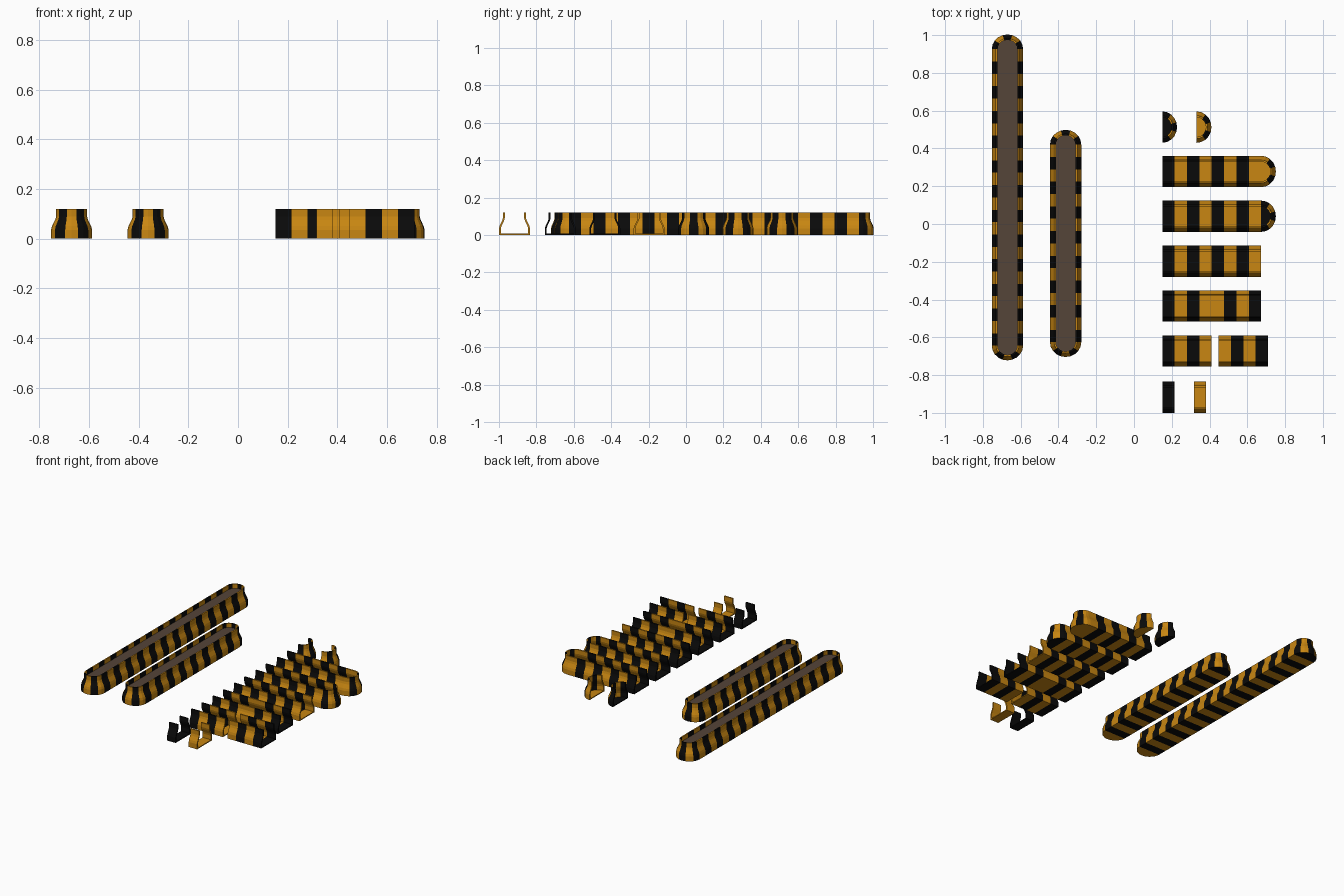
import bpy, bmesh, math
from mathutils import Matrix, Vector

if "Cube" in bpy.data.objects:
    bpy.data.objects.remove(bpy.data.objects["Cube"], do_unlink=True)


def material(name, rgb):
    m = bpy.data.materials.new(name)
    m.use_nodes = True
    m.diffuse_color = (*rgb, 1)
    node = m.node_tree.nodes["Principled BSDF"]
    node.inputs["Base Color"].default_value = (*rgb, 1)
    node.inputs["Roughness"].default_value = 0.8
    return m


BLACK, ORANGE = 0, 1
PAINT = [material("black paint", (0.003, 0.003, 0.003)),
         material("orange paint", (0.58, 0.24, 0.006))]
SOIL = material("brown soil", (0.089, 0.058, 0.04))

STRIPE = 0.0654      # length of one stripe
DEPTH = 0.94         # rounded ends are slightly flattened
FLOOR, WALL = 0.007, 0.01
SECTORS, STEPS = 5, 2

# Half cross-section of the channel: outer wall going up, inner wall coming down
OUTER = [(0.083, 0), (0.083, 0.035), (0.079, 0.05), (0.066, 0.076), (0.062, 0.09), (0.062, 0.12)]
INNER = [(r - WALL, max(z, FLOOR)) for r, z in reversed(OUTER)]
HALF = [(0, 0)] + OUTER + INNER + [(0, FLOOR)]
FULL = HALF[1:-1] + [(-r, z) for r, z in reversed(HALF[1:-1])]


def quad_strip(bm, a, b, colours):
    """Joins two rings of points with one coloured face per profile edge."""
    n = len(a)
    for i in range(n):
        j = (i + 1) % n
        pts = [a[i], a[j], b[j], b[i]]
        if (a[i] - b[i]).length < 1e-6:
            pts.pop()
        if (a[j] - b[j]).length < 1e-6:
            pts.remove(b[j])
        if len(pts) > 2:
            f = bm.faces.new([bm.verts.new(p) for p in pts])
            f.material_index = colours(i)


def add_straight(bm, pattern, start_open, end_open):
    def ring(x):
        return [Vector((x, r, z)) for r, z in FULL]
    for k, colour in enumerate(pattern):
        quad_strip(bm, ring(k * STRIPE), ring((k + 1) * STRIPE), lambda i: colour)
    for is_open, k, colour in ((start_open, 0, pattern[0]), (end_open, len(pattern), pattern[-1])):
        if is_open:
            f = bm.faces.new([bm.verts.new(p) for p in ring(k * STRIPE)])
            f.material_index = colour


def add_round_end(bm, x, side, colour, is_open=False):
    """Half-round end with a plain floor and a rim striped in sectors."""
    def ring(angle):
        c, s = math.cos(angle) * DEPTH * side, math.sin(angle)
        return [Vector((x + r * c, r * s, z)) for r, z in HALF]
    total = SECTORS * STEPS
    angles = [-math.pi / 2 + math.pi * k / total for k in range(total + 1)]
    floor_edges = (0, len(HALF) - 2, len(HALF) - 1)
    for k in range(total):
        rim = colour if (k // STEPS) % 2 == 0 else 1 - colour
        quad_strip(bm, ring(angles[k]), ring(angles[k + 1]),
                   lambda i: colour if i in floor_edges else rim)
    if is_open:
        f = bm.faces.new([bm.verts.new(Vector((x, r, z))) for r, z in FULL])
        f.material_index = colour


def finish(bm, name, mats, loc, turn=0):
    bmesh.ops.remove_doubles(bm, verts=bm.verts, dist=1e-5)
    bmesh.ops.recalc_face_normals(bm, faces=bm.faces)
    mesh = bpy.data.meshes.new(name)
    bm.to_mesh(mesh)
    bm.free()
    for m in mats:
        mesh.materials.append(m)
    ob = bpy.data.objects.new(name, mesh)
    ob.matrix_world = Matrix.Translation((*loc, 0)) @ Matrix.Rotation(turn, 4, 'Z')
    bpy.context.collection.objects.link(ob)
    return ob


def alternate(first, count):
    return [(first + k) % 2 for k in range(count)]


def channel(name, loc, pattern, start=None, end=None, turn=0):
    bm = bmesh.new()
    add_straight(bm, pattern, start is None, end is None)
    if start is not None:
        add_round_end(bm, 0, -1, start)
    if end is not None:
        add_round_end(bm, len(pattern) * STRIPE, 1, end)
    return finish(bm, name, PAINT, loc, turn)


def soil(name, loc, length, turn):
    """Capsule-shaped plate filling a closed channel."""
    bm = bmesh.new()
    r, pts = 0.0535, []
    for x, base in ((length, -math.pi / 2), (0, math.pi / 2)):
        for k in range(SECTORS * STEPS + 1):
            a = base + math.pi * k / (SECTORS * STEPS)
            pts.append((x + r * DEPTH * math.cos(a), r * math.sin(a), 0.082))
    face = bm.faces.new([bm.verts.new(p) for p in pts])
    grown = bmesh.ops.extrude_face_region(bm, geom=[face])
    top = [v for v in grown["geom"] if isinstance(v, bmesh.types.BMVert)]
    bmesh.ops.translate(bm, verts=top, vec=(0, 0, 0.009))
    finish(bm, name, [SOIL], loc, turn)


# Complete planters running front to back
for name, x, y, count in (("long", -0.67, -0.644, 24), ("short", -0.362, -0.626, 16)):
    channel(name + "_planter", (x, y), alternate(BLACK, count), ORANGE, BLACK, math.pi / 2)
    soil(name + "_planter_soil", (x, y), count * STRIPE, math.pi / 2)

# Loose sections laid out in rows
LEFT = 0.15
mirrored = alternate(BLACK, 4) + alternate(ORANGE, 4)
channel("orange_ended_section", (LEFT, 0.278), alternate(BLACK, 8), end=ORANGE)
channel("black_ended_section", (LEFT, 0.041), alternate(BLACK, 8), end=BLACK)
channel("straight_section", (LEFT, -0.197), alternate(BLACK, 8))
channel("straight_section_mirrored", (LEFT, -0.434), mirrored)
channel("half_section_black_first", (LEFT, -0.672), alternate(BLACK, 4))
channel("half_section_orange_first", (0.448, -0.672), alternate(ORANGE, 4))
channel("single_black_section", (LEFT, -0.917), [BLACK])
channel("single_orange_section", (0.317, -0.917), [ORANGE])

# Loose rounded ends
for name, x, colour in (("black_end", LEFT, BLACK), ("orange_end", 0.332, ORANGE)):
    bm = bmesh.new()
    add_round_end(bm, 0, 1, colour, True)
    finish(bm, name, PAINT, (x, 0.513))
